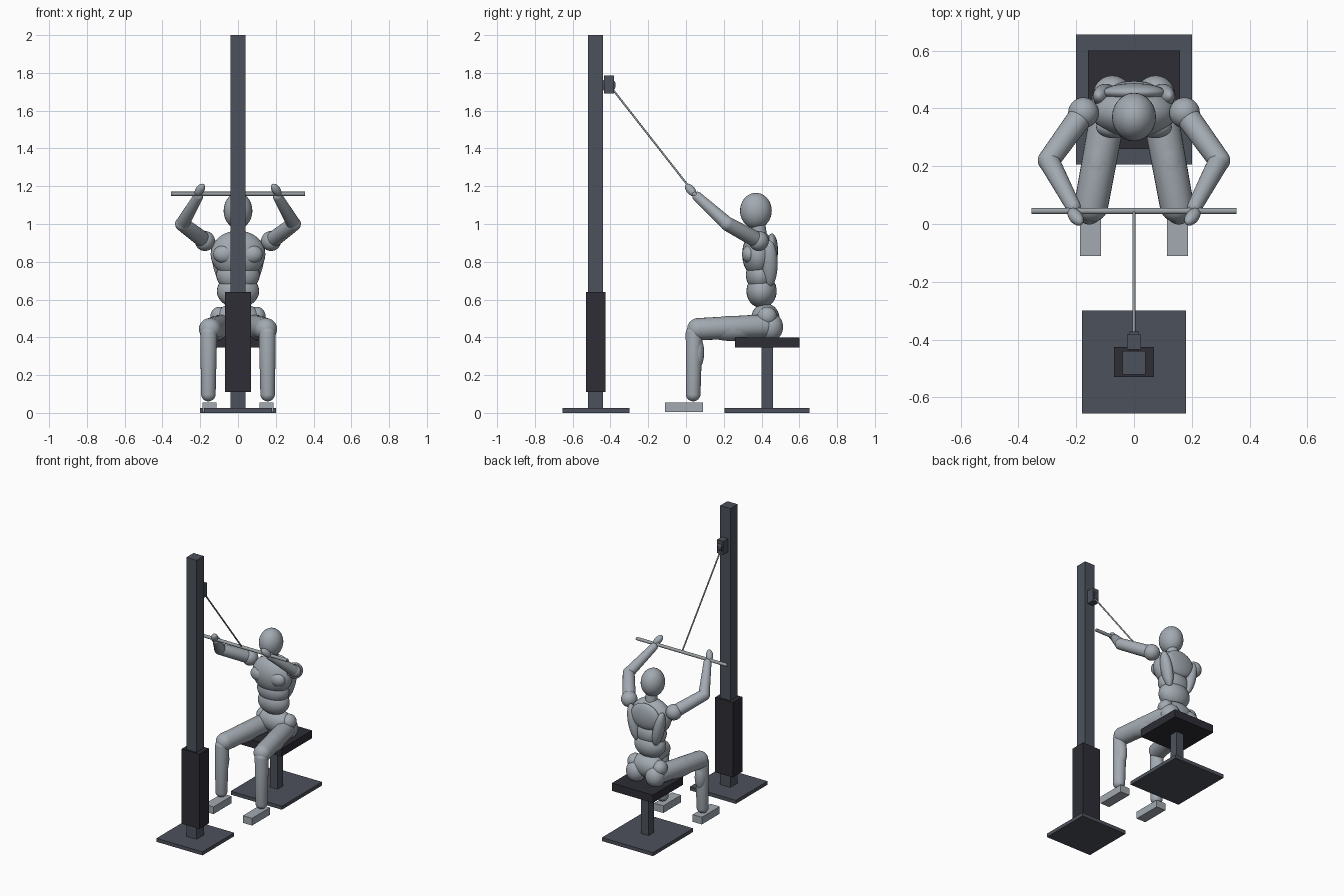
import bpy, bmesh
from mathutils import Vector, Matrix

if "Cube" in bpy.data.objects:
    bpy.data.objects.remove(bpy.data.objects["Cube"])


def material(name, rgb):
    m = bpy.data.materials.new(name)
    m.diffuse_color = (*rgb, 1)
    m.use_nodes = True
    m.node_tree.nodes["Principled BSDF"].inputs["Base Color"].default_value = m.diffuse_color
    return m


BODY = material("mannequin grey", (0.36, 0.40, 0.44))
STEEL = material("frame steel", (0.073, 0.083, 0.105))
DARK = material("dark padding", (0.026, 0.026, 0.036))
BAR = material("bar metal", (0.32, 0.35, 0.37))


def finish(name, bm, mat, smooth=False):
    bmesh.ops.recalc_face_normals(bm, faces=bm.faces)
    for f in bm.faces:
        f.smooth = smooth
    mesh = bpy.data.meshes.new(name)
    bm.to_mesh(mesh)
    bm.free()
    mesh.materials.append(mat)
    ob = bpy.data.objects.new(name, mesh)
    bpy.context.collection.objects.link(ob)
    return ob


def box(name, lo, hi, mat):
    lo, hi = Vector(lo), Vector(hi)
    bm = bmesh.new()
    bmesh.ops.create_cube(bm, size=1, matrix=Matrix.Translation((lo + hi) / 2)
                          @ Matrix.Diagonal((*(hi - lo), 1)))
    return finish(name, bm, mat)


def aim(a, b):
    return (b - a).to_track_quat('Z', 'Y').to_matrix().to_4x4()


def ball(name, c, r, axis=(0, 0, 1)):
    """Ellipsoid whose local z radius follows the given axis."""
    bm = bmesh.new()
    rot = Matrix() if axis == (0, 0, 1) else aim(Vector(), Vector(axis))
    bmesh.ops.create_uvsphere(bm, u_segments=28, v_segments=18, radius=1,
                              matrix=Matrix.Translation(c) @ rot @ Matrix.Diagonal((*r, 1)))
    return finish(name, bm, BODY, True)


def limb(name, a, b, ra, rb):
    """Tapered capsule between two joints."""
    a, b = Vector(a), Vector(b)
    bm = bmesh.new()
    bmesh.ops.create_uvsphere(bm, u_segments=24, v_segments=17, radius=1)
    length = (b - a).length
    for v in bm.verts:
        top = v.co.z > 0
        v.co *= rb if top else ra
        if top:
            v.co.z += length
    bm.transform(Matrix.Translation(a) @ aim(a, b))
    return finish(name, bm, BODY, True)


def rod(name, a, b, r, mat, sides=16):
    a, b = Vector(a), Vector(b)
    bm = bmesh.new()
    bmesh.ops.create_cone(bm, cap_ends=True, segments=sides, radius1=r, radius2=r,
                          depth=(b - a).length,
                          matrix=Matrix.Translation((a + b) / 2) @ aim(a, b))
    ob = finish(name, bm, mat)
    for p in ob.data.polygons:
        p.use_smooth = len(p.vertices) == 4
    return ob


# Cable tower
box("tower_base", (-.18, -.655, 0), (.18, -.30, .025), STEEL)
box("tower_post", (-.04, -.52, .02), (.04, -.44, 2), STEEL)
box("weight_stack", (-.07, -.53, .11), (.07, -.425, .64), DARK)
box("pulley_block", (-.024, -.435, 1.69), (.024, -.382, 1.785), STEEL)
rod("pulley_wheel", (-.015, -.41, 1.735), (.015, -.41, 1.735), .038, STEEL, 24)
rod("cable", (0, -.39, 1.715), (0, .045, 1.16), .005, BAR, 10)
rod("pull_bar", (-.355, .045, 1.16), (.355, .045, 1.16), .011, BAR)

# Bench
box("bench_base", (-.20, .205, 0), (.20, .655, .025), STEEL)
box("bench_post", (-.03, .40, .02), (.03, .46, .35), STEEL)
box("bench_seat", (-.16, .26, .345), (.16, .60, .40), DARK)

# Head and trunk
ball("head", (0, .37, 1.07), (.076, .084, .095))
limb("neck", (0, .39, .93), (0, .38, 1.01), .04, .038)
ball("chest", (0, .385, .84), (.145, .088, .125))
ball("waist", (0, .40, .645), (.112, .080, .09))
ball("ribs", (0, .395, .73), (.115, .078, .09))
ball("pelvis", (0, .42, .50), (.125, .075, .08))
ball("upper_back", (0, .455, .86), (.11, .032, .09))

# Paired body parts
for s, side in ((-1, "left"), (1, "right")):
    def p(x, y, z):
        return (s * x, y, z)
    ball(side + "_chest_muscle", p(.073, .335, .84), (.058, .038, .048))
    ball(side + "_side_back", p(.098, .443, .79), (.042, .036, .125), p(.22, 0, 1))
    ball(side + "_glute", p(.075, .45, .455), (.066, .064, .074))
    ball(side + "_hip", p(.098, .43, .51), (.048, .052, .052))
    # Arm
    shoulder, elbow, wrist = p(.175, .385, .91), p(.295, .22, 1.0), p(.21, .06, 1.145)
    ball(side + "_shoulder", shoulder, (.053, .053, .053))
    limb(side + "_upper_arm", shoulder, elbow, .043, .038)
    limb(side + "_forearm", elbow, wrist, .037, .026)
    ball(side + "_hand", p(.202, .025, 1.18), (.023, .023, .042), p(-.4, -.5, .6))
    # Leg
    hip, knee = p(.085, .41, .46), p(.148, .065, .443)
    limb(side + "_thigh", hip, knee, .062, .059)
    ball(side + "_thigh_muscle", p(.118, .24, .447), (.058, .066, .16), p(.18, -1, 0))
    limb(side + "_shin", p(.157, .038, .10), p(.155, .043, .42), .039, .045)
    ball(side + "_calf", p(.155, .058, .32), (.038, .038, .09))
    box(side + "_foot", (s * .151 - .036, -.11, .005), (s * .151 + .036, .09, .056), BODY)
